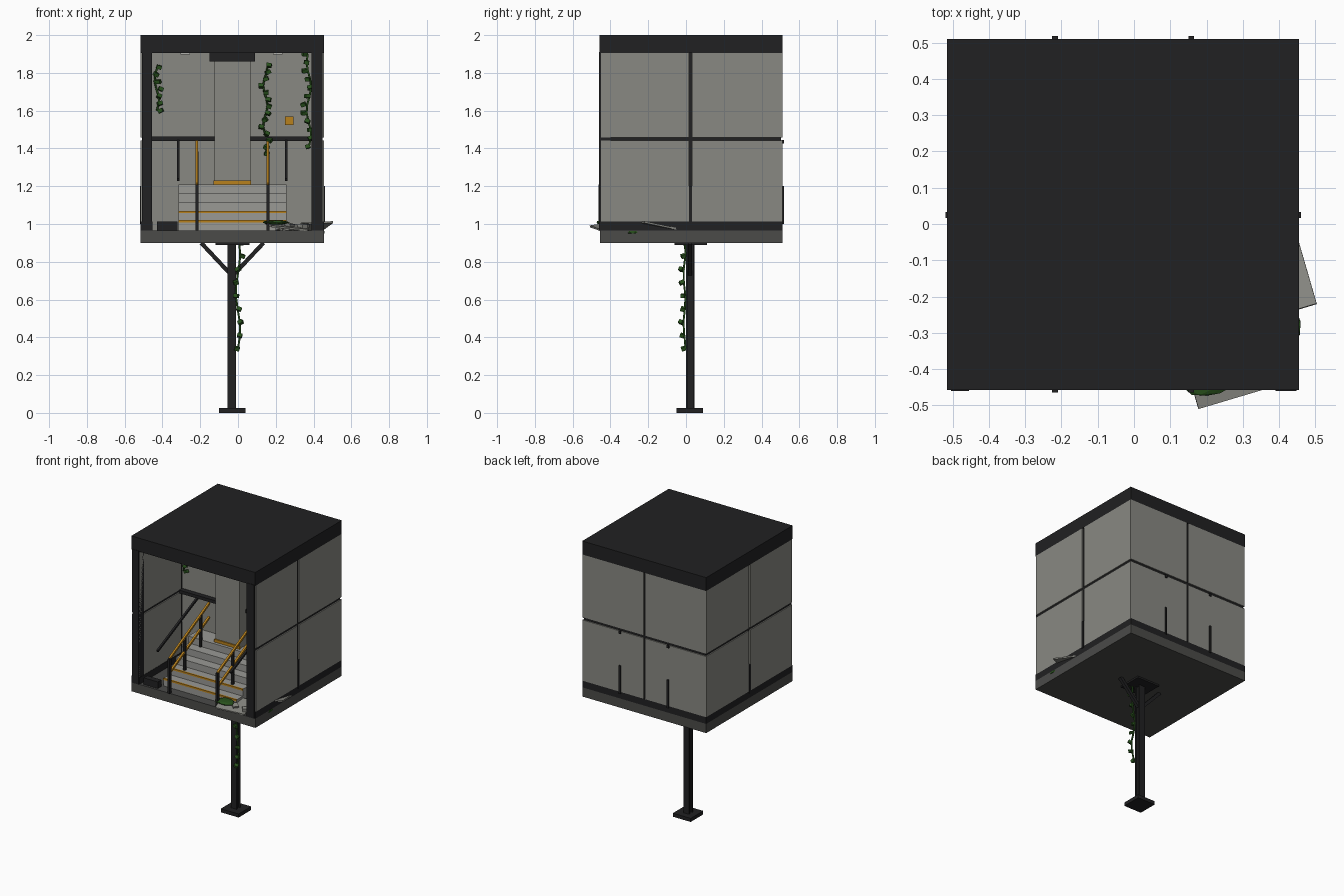
import bpy, bmesh, math, random
from mathutils import Vector, Euler

if "Cube" in bpy.data.objects:
    bpy.data.objects.remove(bpy.data.objects["Cube"])

random.seed(4)


def material(name, rgb):
    m = bpy.data.materials.new(name)
    m.diffuse_color = (*rgb, 1)
    m.use_nodes = True
    m.node_tree.nodes["Principled BSDF"].inputs["Base Color"].default_value = m.diffuse_color
    return m


DARK = material("dark_metal", (0.015, 0.015, 0.016))
WALL = material("pale_concrete", (0.25, 0.25, 0.225))
SLAB = material("dark_concrete", (0.07, 0.07, 0.066))
STEP = material("step_concrete", (0.32, 0.32, 0.30))
ORANGE = material("safety_orange", (0.48, 0.22, 0.012))
GREEN = material("leaf_green", (0.022, 0.085, 0.012))
LAMP = material("lamp_white", (0.45, 0.45, 0.42))


def finish(name, bm, mat):
    me = bpy.data.meshes.new(name)
    bm.normal_update()
    bm.to_mesh(me)
    bm.free()
    me.materials.append(mat)
    ob = bpy.data.objects.new(name, me)
    bpy.context.collection.objects.link(ob)
    return ob


def box(name, x, y, z, mat, rot=(0, 0, 0)):
    """Box from (min, max) pairs, optionally turned about its middle."""
    bm = bmesh.new()
    bmesh.ops.create_cube(bm, size=1)
    size = [b - a for a, b in (x, y, z)]
    mid = Vector([(a + b) / 2 for a, b in (x, y, z)])
    turn = Euler(rot).to_matrix()
    for v in bm.verts:
        v.co = turn @ Vector([c * s for c, s in zip(v.co, size)]) + mid
    return finish(name, bm, mat)


def beam(name, a, b, w, mat):
    """Square bar between two points."""
    a, b = Vector(a), Vector(b)
    d = b - a
    bm = bmesh.new()
    bmesh.ops.create_cube(bm, size=1)
    q = d.to_track_quat('Z', 'X')
    for v in bm.verts:
        v.co = q @ Vector((v.co.x * w, v.co.y * w, v.co.z * d.length)) + (a + b) / 2
    return finish(name, bm, mat)


X0, X1, Y0, Y1 = -0.515, 0.455, -0.455, 0.51
CX, CY, SEAM = -0.03, 0.025, 1.45

# pole: I-section, foot, top plate and braces
box("pole_web", (-0.045, -0.02), (0, 0.045), (0.02, 0.9), DARK)
for y in (0.0, 0.036):
    box("pole_flange", (-0.055, -0.01), (y, y + 0.009), (0.02, 0.9), DARK)
box("pole_foot", (-0.1, 0.04), (-0.05, 0.09), (0, 0.025), DARK)
box("pole_top_plate", (-0.12, 0.06), (-0.06, 0.11), (0.888, 0.901), DARK)
for s in (-1, 1):
    beam("pole_brace", (CX + s * 0.165, 0.022, 0.9), (CX + s * 0.01, 0.022, 0.735), 0.022, DARK)

# floor slab, roof and base band
box("floor_slab", (X0, X1), (Y0, Y1), (0.9, 0.965), SLAB)
box("roof", (X0, X1), (Y0 - 0.002, Y1), (1.905, 2.0), DARK)
box("base_band_left", (X0, X0 + 0.062), (Y0, Y1), (0.965, 1.012), DARK)
box("base_band_right", (X1 - 0.062, X1), (Y0, Y1), (0.965, 1.012), DARK)
box("base_band_back", (X0, X1), (Y1 - 0.06, Y1), (0.965, 1.012), DARK)

# dark wall cores behind the panels
box("wall_core_left", (X0 + 0.008, X0 + 0.052), (Y0 + 0.003, Y1 - 0.01), (1, 1.91), DARK)
box("wall_core_right", (X1 - 0.052, X1 - 0.008), (Y0 + 0.003, Y1 - 0.01), (1, 1.91), DARK)
box("wall_core_back", (X0 + 0.01, X1 - 0.01), (Y1 - 0.05, Y1 - 0.008), (1, 1.91), DARK)

# panels in a two by two grid on each wall
for z in ((1.012, SEAM - 0.008), (SEAM + 0.008, 1.905)):
    for y in ((Y0 + 0.006, CY - 0.008), (CY + 0.008, Y1 - 0.003)):
        for x in (X0, X1 - 0.06):
            for off in (0, 0.05):
                box("side_panel", (x + off, x + off + 0.01), y, z, WALL)
    for x in ((X0 + 0.003, CX - 0.007), (CX + 0.007, X1 - 0.003)):
        box("back_panel", x, (Y1 - 0.01, Y1), z, WALL)

# front frame
box("front_column_left", (-0.505, -0.455), (-0.46, -0.4), (0.965, 1.91), DARK)
box("front_column_right", (0.39, 0.448), (-0.46, -0.4), (0.965, 1.91), DARK)

# inner wall, hanging pillar and ledge
box("inner_wall", (-0.456, 0.396), (0.025, 0.05), (0.965, 1.905), WALL)
box("pillar", (-0.125, 0.065), (-0.075, 0.025), (1.21, 1.905), WALL)
box("pillar_cap", (-0.15, 0.09), (-0.1, 0.025), (1.86, 1.91), DARK)
box("pillar_sign", (-0.13, 0.07), (-0.083, -0.074), (1.185, 1.23), ORANGE)
box("wall_sign", (0.25, 0.295), (0.017, 0.026), (1.525, 1.57), ORANGE)
for x in ((-0.455, -0.125), (0.065, 0.395)):
    box("ledge", x, (-0.01, 0.026), (1.44, 1.462), DARK)
for x in (-0.28, 0.21):
    box("ceiling_lamp", (x - 0.025, x + 0.025), (-0.3, -0.1), (1.897, 1.906), LAMP)

# stairs with orange nosings on the lowest steps
for i in range(5):
    y, top = -0.385 + i * 0.07, 1.018 + i * 0.048
    box("step", (-0.315, 0.258), (y, 0.026), (top - 0.055, top), STEP)
    if i < 2:
        box("step_nosing", (-0.315, 0.258), (y - 0.003, y + 0.008), (top - 0.009, top + 0.003), ORANGE)

# handrails, their posts, and the outer sloping bars
for s in (-1, 1):
    x = CX + s * 0.188
    for drop in (0, 0.1):
        beam("handrail", (x, -0.455, 1.21 - drop), (x, -0.01, 1.435 - drop), 0.014, ORANGE)
    for y in (-0.455, -0.285, -0.105):
        top = 1.21 + (y + 0.455) * 0.5
        box("handrail_post", (x - 0.008, x + 0.008), (y - 0.009, y + 0.009), (top - 0.245, top), DARK)
    beam("outer_bar", (CX + s * 0.286, -0.45, 1.235), (CX + s * 0.286, 0.015, 1.448), 0.014, DARK)
    # outside stubs on the back and sides
    box("back_stub", (x - 0.006, x + 0.006), (Y1 - 0.005, Y1 + 0.008), (1.0, 1.2), DARK)
    box("back_bolt", (x - 0.008, x + 0.008), (Y1 - 0.005, Y1 + 0.008), (1.425, 1.445), DARK)
    cx = CX + s * 0.485
    box("side_stub", (cx - 0.005, cx + 0.005), (CY - 0.008, CY + 0.008), (1.0, 1.2), DARK)

box("floor_grate", (-0.43, -0.32), (-0.44, -0.4), (0.965, 1.012), DARK)

# fallen panels
box("fallen_panel_front", (0.15, 0.35), (-0.485, -0.315), (0.985, 0.995), WALL, (0.15, 0.1, 0.29))
box("fallen_panel_side", (0.31, 0.48), (-0.25, -0.05), (0.982, 0.992), WALL, (-0.2, -0.04, 0.29))
for i in range(7):
    x, y = random.uniform(0.18, 0.37), random.uniform(-0.43, -0.3)
    r = random.uniform(0.008, 0.02)
    box("rubble", (x - r, x + r), (y - r, y + r), (0.965, 0.985 + r), WALL,
        (random.uniform(-.4, .4), random.uniform(-.4, .4), random.uniform(0, 3)))


# moss patches
def moss(name, x, y, z, rx, ry):
    bm = bmesh.new()
    bmesh.ops.create_icosphere(bm, subdivisions=2, radius=1)
    for v in bm.verts:
        k = random.uniform(0.85, 1.1)
        v.co = Vector((x + v.co.x * rx * k, y + v.co.y * ry * k, z + v.co.z * 0.012))
    finish(name, bm, GREEN)


moss("moss_front", 0.2, -0.43, 1.008, 0.07, 0.05)
moss("moss_side", 0.44, -0.28, 0.957, 0.022, 0.045)


# vines: wavy stem with small blocky leaves
def vine(name, x, y, z0, z1, n, push):
    pts = [Vector((x + 0.012 * math.sin(i * 1.1), y + 0.006 * math.cos(i * 1.7),
                   z0 + (z1 - z0) * i / n)) for i in range(n + 1)]
    cu = bpy.data.curves.new(name, 'CURVE')
    cu.dimensions = '3D'
    cu.bevel_depth, cu.bevel_resolution = 0.006, 0
    sp = cu.splines.new('POLY')
    sp.points.add(n)
    for p, c in zip(sp.points, pts):
        p.co = (*c, 1)
    cu.materials.append(GREEN)
    bpy.context.collection.objects.link(bpy.data.objects.new(name + "_stem", cu))
    for c in pts:
        c = c + Vector(push) * 0.012 + Vector((random.uniform(-.012, .012), 0, 0))
        box(name + "_leaf", (c.x - .013, c.x + .013), (c.y - .011, c.y + .011),
            (c.z - .01, c.z + .01), GREEN, [random.uniform(-.5, .5) for _ in range(3)])


vine("left_vine", -0.43, 0.0, 1.6, 1.83, 6, (1, 0, 0))
vine("back_vine", 0.145, 0.005, 1.37, 1.84, 13, (0, -1, 0))
vine("right_vine", 0.375, -0.02, 1.41, 1.9, 11, (-1, 0, 0))
vine("pole_vine", 0.0, -0.008, 0.34, 0.9, 8, (0, -1, 0))
